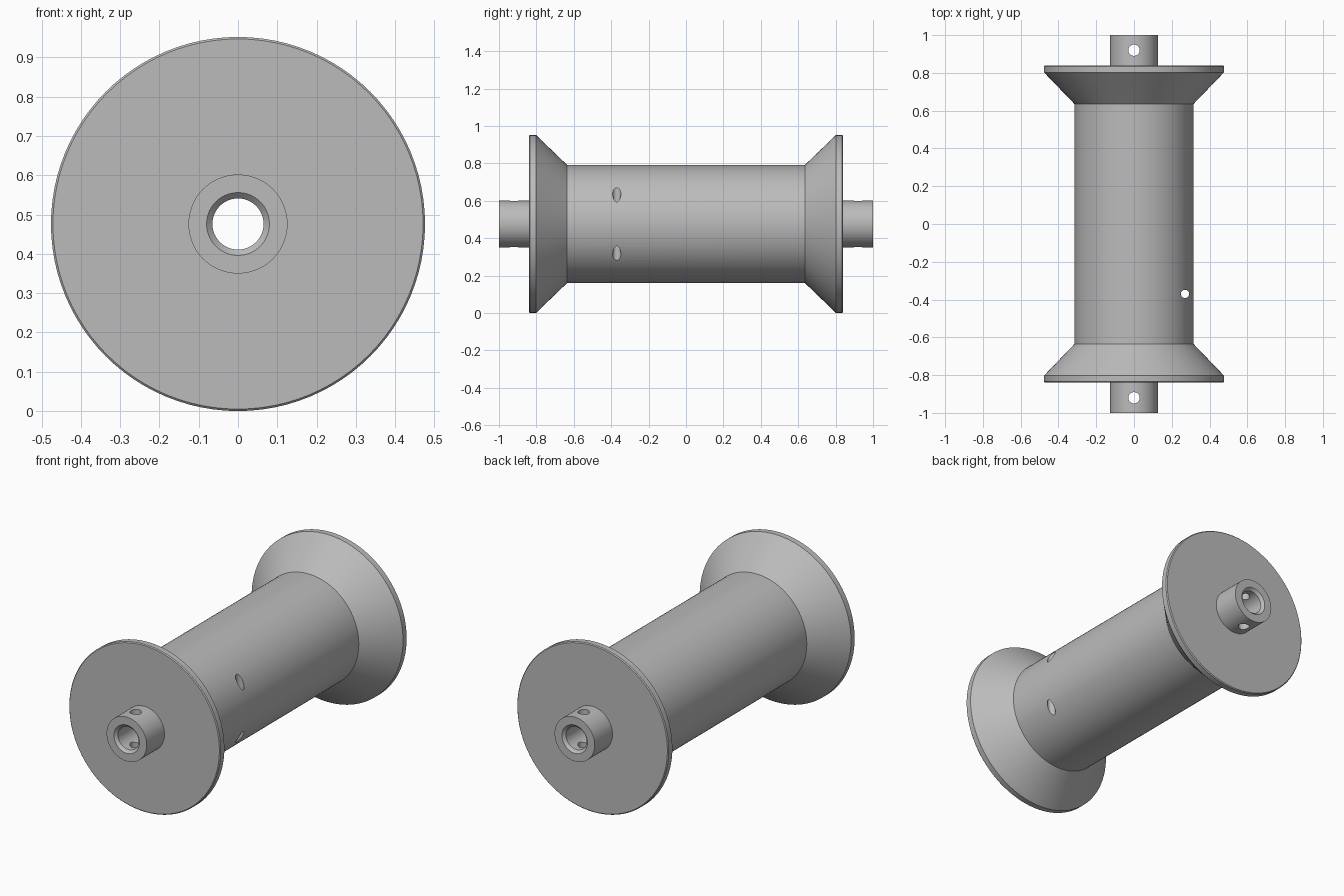
import bpy
import bmesh
import math
from mathutils import Matrix, Vector

SEGMENTS = 96
AXIS_Z = 0.476
BORE, MOUTH = 0.065, 0.08

if "Cube" in bpy.data.objects:
    bpy.data.objects.remove(bpy.data.objects["Cube"])

metal = bpy.data.materials.new("plain grey metal")
metal.use_nodes = True
grey = (0.5, 0.5, 0.5, 1)
metal.diffuse_color = grey
metal.node_tree.nodes["Principled BSDF"].inputs["Base Color"].default_value = grey


def add_object(name, bm):
    bmesh.ops.recalc_face_normals(bm, faces=bm.faces)
    mesh = bpy.data.meshes.new(name)
    bm.to_mesh(mesh)
    bm.free()
    obj = bpy.data.objects.new(name, mesh)
    bpy.context.collection.objects.link(obj)
    mesh.materials.append(metal)
    return obj


def lathe(name, profile, side=1):
    """Turn a closed (radius, y) profile around the long axis."""
    bm = bmesh.new()
    ring = [bm.verts.new((r, side * y, AXIS_Z)) for r, y in profile]
    edges = [bm.edges.new((a, b)) for a, b in zip(ring, ring[1:] + ring[:1])]
    bmesh.ops.spin(bm, geom=ring + edges, cent=(0, 0, AXIS_Z), axis=(0, 1, 0),
                   angle=math.tau, steps=SEGMENTS, use_merge=True)
    bmesh.ops.remove_doubles(bm, verts=bm.verts, dist=0.0001)
    return add_object(name, bm)


def drill(obj, x, y, radius):
    """Drill a vertical hole right through a part."""
    bm = bmesh.new()
    bmesh.ops.create_cone(bm, cap_ends=True, segments=32, radius1=radius, radius2=radius,
                          depth=2, matrix=Matrix.Translation(Vector((x, y, AXIS_Z))))
    cutter = add_object("drill_cutter", bm)
    cutter.hide_render = True
    mod = obj.modifiers.new("hole", "BOOLEAN")
    mod.operation = "DIFFERENCE"
    mod.solver = "EXACT"
    mod.object = cutter
    bpy.context.view_layer.objects.active = obj
    bpy.ops.object.modifier_apply(modifier=mod.name)
    bpy.data.objects.remove(cutter)


# Drum with an off-centre cable hole
drum = lathe("drum", [(BORE, -0.635), (0.315, -0.635), (0.315, 0.635), (BORE, 0.635)])
drill(drum, 0.27, -0.37, 0.022)
parts = [drum]

# Conical flanges and bored shaft stubs at both ends
for label, side in (("front", -1), ("back", 1)):
    flange = lathe(label + "_flange", [
        (BORE, 0.635), (0.315, 0.635), (0.471, 0.797), (0.476, 0.802),
        (0.476, 0.835), (0.471, 0.84), (BORE, 0.84)], side)
    stub = lathe(label + "_shaft_stub", [
        (BORE, 0.84), (0.126, 0.84), (0.126, 1), (MOUTH, 1), (BORE, 0.985)], side)
    drill(stub, 0, side * 0.92, 0.03)
    parts += [flange, stub]

# Smooth round surfaces, crisp rims
bpy.ops.object.select_all(action="DESELECT")
for part in parts:
    part.select_set(True)
bpy.context.view_layer.objects.active = drum
bpy.ops.object.shade_smooth_by_angle(angle=math.radians(30))
